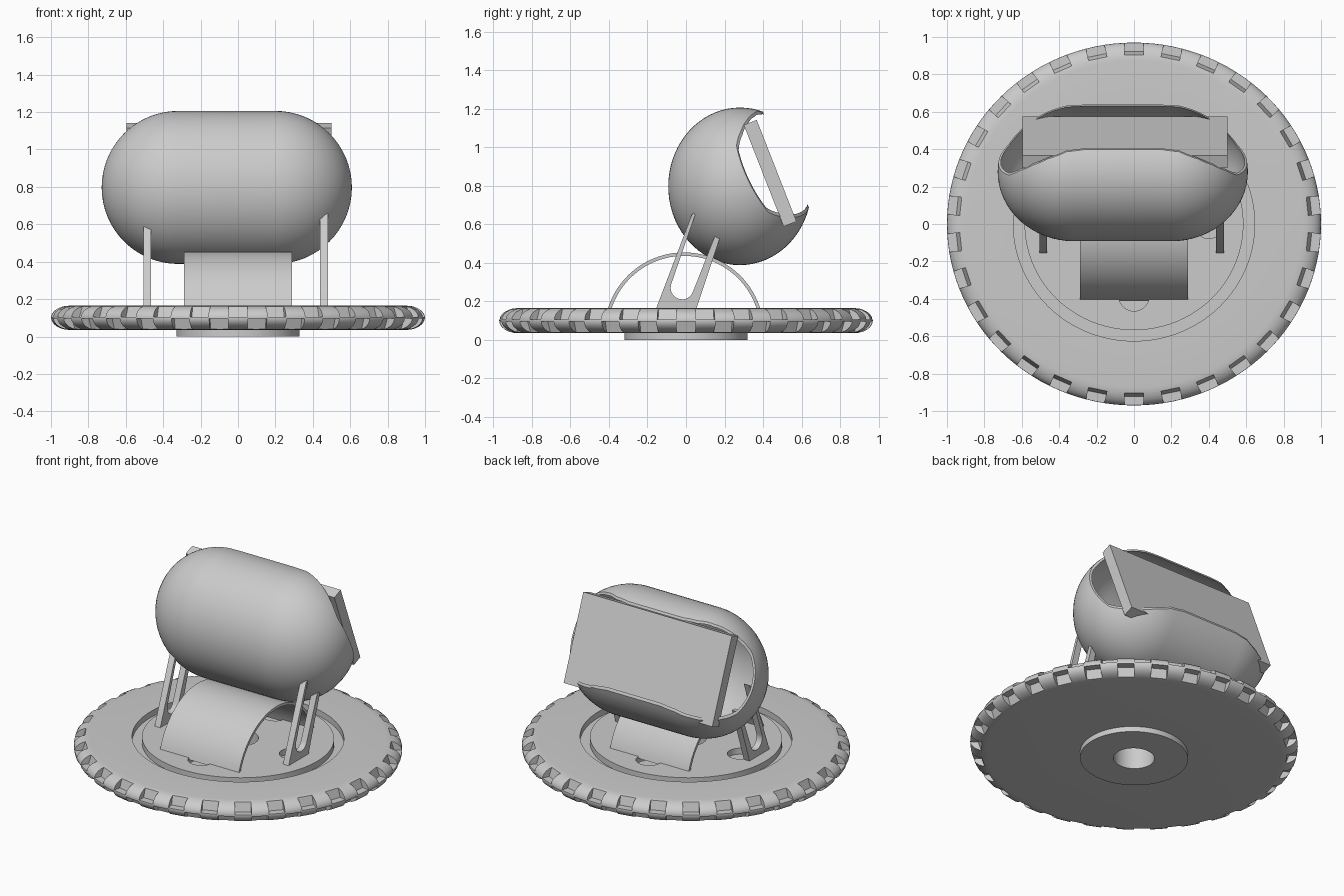
import bpy, bmesh
from math import sin, cos, radians, pi
from mathutils import Vector, Matrix

cube = bpy.data.objects.get("Cube")
if cube:
    bpy.data.objects.remove(cube, do_unlink=True)

grey = bpy.data.materials.new("plain grey")
grey.use_nodes = True
grey.diffuse_color = (0.6, 0.6, 0.6, 1)
grey.node_tree.nodes["Principled BSDF"].inputs["Base Color"].default_value = (0.6, 0.6, 0.6, 1)

X, Y, Z = Vector((1, 0, 0)), Vector((0, 1, 0)), Vector((0, 0, 1))


def finish(name, bm):
    bmesh.ops.recalc_face_normals(bm, faces=bm.faces)
    mesh = bpy.data.meshes.new(name)
    bm.to_mesh(mesh)
    bm.free()
    obj = bpy.data.objects.new(name, mesh)
    bpy.context.collection.objects.link(obj)
    mesh.materials.append(grey)
    return obj


def activate(obj):
    bpy.ops.object.select_all(action='DESELECT')
    obj.select_set(True)
    bpy.context.view_layer.objects.active = obj


def smooth(obj, angle=35):
    activate(obj)
    bpy.ops.object.shade_smooth_by_angle(angle=radians(angle))


def cut(obj, cutter):
    mod = obj.modifiers.new("cut", 'BOOLEAN')
    mod.operation, mod.solver, mod.object = 'DIFFERENCE', 'EXACT', cutter
    activate(obj)
    bpy.ops.object.modifier_apply(modifier=mod.name)
    bpy.data.objects.remove(cutter, do_unlink=True)


def add_prism(bm, pts, origin, a, b, c, half):
    """Outline in the a-b plane, extruded both ways along c."""
    verts = [bm.verts.new(origin + a * p + b * q - c * half) for p, q in pts]
    face = bm.faces.new(verts)
    new = bmesh.ops.extrude_face_region(bm, geom=[face])["geom"]
    bmesh.ops.translate(bm, vec=c * 2 * half,
                        verts=[v for v in new if isinstance(v, bmesh.types.BMVert)])


def prism(name, *args):
    bm = bmesh.new()
    add_prism(bm, *args)
    return finish(name, bm)


def lathe(name, pts, steps, closed):
    bm = bmesh.new()
    verts = [bm.verts.new((r, 0, z)) for r, z in pts]
    edges = [bm.edges.new(p) for p in zip(verts, verts[1:])]
    if closed:
        edges.append(bm.edges.new((verts[-1], verts[0])))
    bmesh.ops.spin(bm, geom=verts + edges, axis=Z, cent=(0, 0, 0),
                   angle=2 * pi, steps=steps, use_duplicate=False)
    bmesh.ops.remove_doubles(bm, verts=bm.verts, dist=0.0005)
    return finish(name, bm)


# Round base: hub below, rounded rim, groove around the inner disc
MID = 0.1
rim = [(0.9 + 0.1 * cos(t), MID + 0.065 * sin(t))
       for t in [radians(-90 + 15 * i) for i in range(13)]]
base = lathe("base_disc", [(0.125, 0), (0.33, 0), (0.33, 0.035)] + rim +
             [(0.645, 0.165), (0.645, 0.125), (0.585, 0.125), (0.585, 0.165), (0.125, 0.165)],
             120, True)

# Two staggered rows of notches around the rim
bm = bmesh.new()
for i in range(60):
    ang = radians(90 + 6 * i)
    radial = Vector((cos(ang), sin(ang), 0))
    side = Z if i % 2 == 0 else -Z
    add_prism(bm, [(0.925, 0.08), (0.95, 0.005), (1.05, 0.005), (1.05, 0.08)],
              Z * MID, radial, side, Z.cross(radial), 0.05)
cut(base, finish("notch_cutter", bm))

# Four shallow round pockets in the inner disc
bm = bmesh.new()
for i in range(4):
    place = Matrix.Rotation(i * pi / 2, 4, 'Z') @ Matrix.Translation((0.4, 0, 0.175))
    bmesh.ops.create_cone(bm, cap_ends=True, segments=32, radius1=0.08,
                          radius2=0.08, depth=0.1, matrix=place)
cut(base, finish("pocket_cutter", bm))
base.data.transform(Matrix.Diagonal((1, 0.97, 1, 1)))
smooth(base)

# Arched cover on the disc
arc = [radians(16 + 148 * i / 40) for i in range(41)]
outline = [(0.414 * cos(t), 0.414 * sin(t)) for t in arc]
outline += [(0.396 * cos(t), 0.396 * sin(t)) for t in reversed(arc)]
arch = prism("arched_cover", outline, Vector((0, -0.01, 0.04)), Y, Z, X, 0.29)
smooth(arch)

# Forked supports, one plate on each side
slot = [(-0.02 + 0.06 * cos(t), 0.27 + 0.06 * sin(t))
        for t in [radians(165 + 18 * i) for i in range(11)]]
fork = [(-0.16, 0.15), (0.03, 0.65), (0.055, 0.67)] + slot + \
       [(0.15, 0.54), (0.18, 0.54), (0.05, 0.15)]
for name, x in (("left_fork", 0.46), ("right_fork", -0.485)):
    smooth(prism(name, fork, Vector((x, 0, 0)), Y, Z, X, 0.021))

# Hollow capsule pod lying along x
R, STRAIGHT = 0.409, 0.26
profile = []
for end in (-1, 1):
    for i in range(17):
        t = radians(90 * i / 16) if end > 0 else radians(-90 + 90 * i / 16)
        profile.append((R * cos(t), end * STRAIGHT + R * sin(t)))
pod = lathe("hollow_pod", profile, 72, False)
CENTRE = Vector((-0.06, 0.28, 0.797))
pod.data.transform(Matrix.Translation(CENTRE) @ Matrix.Diagonal((1, 0.91, 1, 1)) @
                   Matrix.Rotation(pi / 2, 4, 'Y'))
shell = pod.modifiers.new("shell", 'SOLIDIFY')
shell.thickness, shell.offset = 0.012, -1
activate(pod)
bpy.ops.object.modifier_apply(modifier=shell.name)

# Tilted opening whose edge recedes towards both ends
half_edge = [(0.2, 0.275), (0.3, 0.265), (0.4, 0.225), (0.48, 0.18),
             (0.55, 0.13), (0.61, 0.075), (0.67, 0.05), (0.8, 0.04)]
edge = [(-x, u) for x, u in reversed(half_edge)] + half_edge
normal = Vector((0, 0.9, 0.434)).normalized()
cut(pod, prism("opening_cutter", edge + [(0.8, 0.8), (-0.8, 0.8)],
               CENTRE, X, normal, X.cross(normal), 0.8))
smooth(pod)

# Flat tilted panel across the opening
tilt = radians(21.4)
along, across = Vector((0, sin(tilt), -cos(tilt))), Vector((0, cos(tilt), sin(tilt)))
prism("flat_panel", [(-0.283, -0.036), (0.283, -0.036), (0.283, 0.036), (-0.283, 0.036)],
      Vector((-0.048, 0.437, 0.865)), along, across, X, 0.547)
